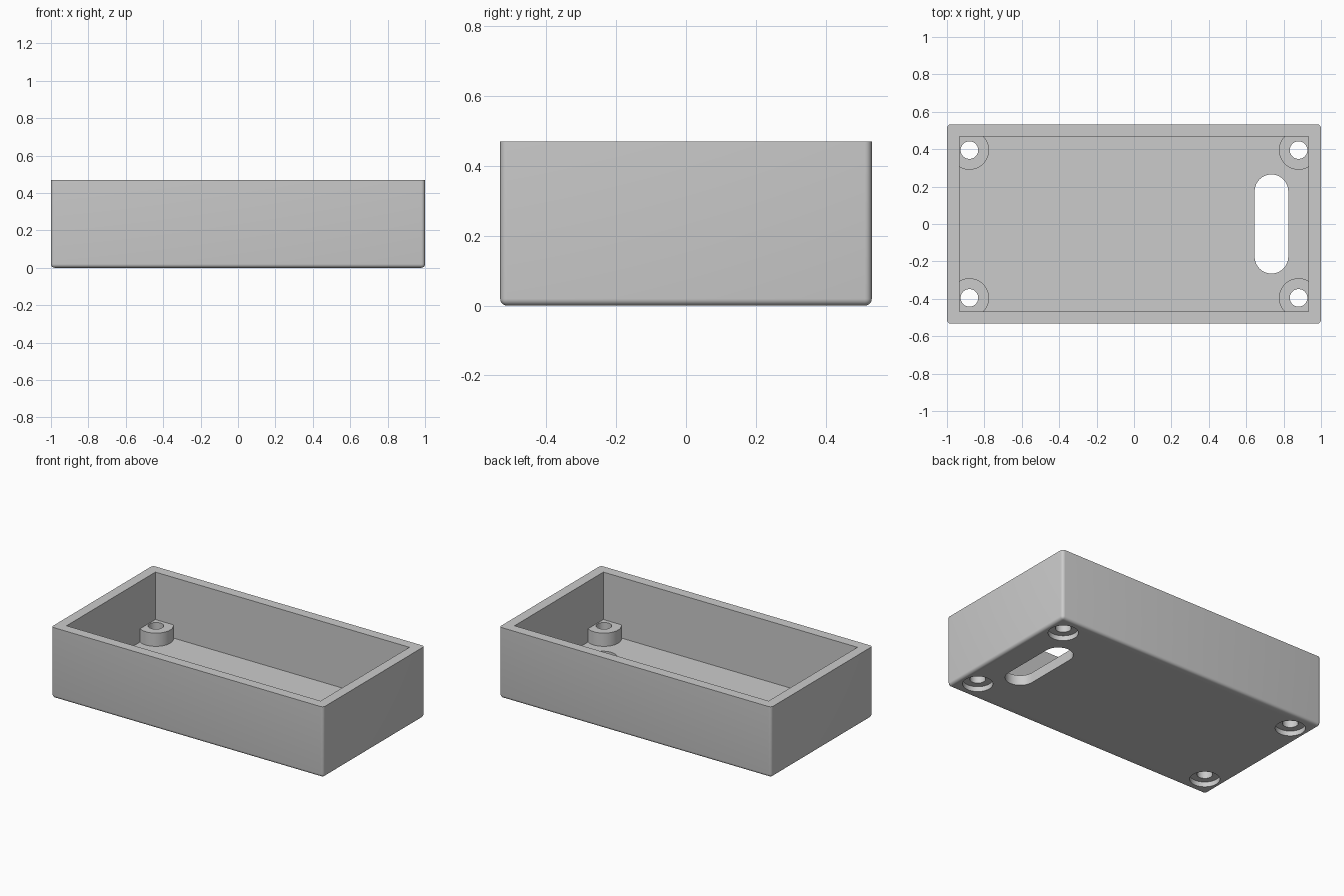
import bpy
import bmesh
import math
from mathutils import Matrix

L, W, H = 2.0, 1.065, 0.47      # outer size
WALL, FLOOR = 0.066, 0.067      # shell thickness
BOSS_X, BOSS_Y = 0.88, 0.395    # screw positions
CORNERS = [(sx * BOSS_X, sy * BOSS_Y) for sx in (-1, 1) for sy in (-1, 1)]

if "Cube" in bpy.data.objects:
    bpy.data.objects.remove(bpy.data.objects["Cube"], do_unlink=True)

grey = bpy.data.materials.new("plain grey")
grey.use_nodes = True
colour = (0.6, 0.6, 0.6, 1)
grey.diffuse_color = colour
for node in grey.node_tree.nodes:
    if node.type == "BSDF_PRINCIPLED":
        node.inputs["Base Color"].default_value = colour


def finish(bm, name):
    mesh = bpy.data.meshes.new(name)
    bm.to_mesh(mesh)
    bm.free()
    mesh.materials.append(grey)
    obj = bpy.data.objects.new(name, mesh)
    bpy.context.collection.objects.link(obj)
    return obj


def box(name, sx, sy, z0, z1, radius=0):
    """Box; a radius rounds every edge except the top rim."""
    bm = bmesh.new()
    mat = Matrix.Translation((0, 0, (z0 + z1) / 2)) @ Matrix.Diagonal((sx, sy, z1 - z0, 1))
    bmesh.ops.create_cube(bm, size=1, matrix=mat)
    if radius:
        edges = [e for e in bm.edges if min(v.co.z for v in e.verts) < z1 - 0.01]
        bmesh.ops.bevel(bm, geom=edges, offset=radius, segments=5,
                        profile=0.5, affect="EDGES")
    return finish(bm, name)


def prism(name, x, y, radius, z0, z1, stretch=0, segments=48):
    """Upright cylinder; stretch pulls its halves apart in y to form a slot."""
    bm = bmesh.new()
    verts = []
    for half in (0, 1):
        for i in range(segments // 2 + 1):
            a = math.pi * (half + 2 * i / segments)
            if not stretch and i == segments // 2:
                continue
            offset = stretch if half == 0 else -stretch
            verts.append(bm.verts.new((x + radius * math.cos(a),
                                       y + radius * math.sin(a) + offset, z0)))
    base = bm.faces.new(verts)
    top = bmesh.ops.extrude_face_region(bm, geom=[base])["geom"]
    moved = [g for g in top if isinstance(g, bmesh.types.BMVert)]
    bmesh.ops.translate(bm, verts=moved, vec=(0, 0, z1 - z0))
    bmesh.ops.recalc_face_normals(bm, faces=bm.faces)
    return finish(bm, name)


def combine(target, tool, operation):
    bpy.ops.object.select_all(action="DESELECT")
    target.select_set(True)
    bpy.context.view_layer.objects.active = target
    mod = target.modifiers.new(operation.lower(), "BOOLEAN")
    mod.operation = operation
    mod.solver = "EXACT"
    mod.object = tool
    bpy.ops.object.modifier_apply(modifier=mod.name)
    bpy.data.objects.remove(tool, do_unlink=True)


# Open tray with rounded outside edges
tray = box("enclosure_tray", L, W, 0, H, radius=0.02)
combine(tray, box("cavity", L - 2 * WALL, W - 2 * WALL, FLOOR, H + 0.1), "DIFFERENCE")

# Corner screw bosses, merged into the walls
for x, y in CORNERS:
    combine(tray, prism("boss", x, y, 0.105, FLOOR / 2, 0.155), "UNION")

# Screw holes with recesses for the heads underneath
for x, y in CORNERS:
    combine(tray, prism("screw_hole", x, y, 0.047, -0.1, 0.3), "DIFFERENCE")
    combine(tray, prism("head_recess", x, y, 0.09, -0.1, 0.033), "DIFFERENCE")

# Rounded slot through the floor
combine(tray, prism("slot", 0.735, 0, 0.09, -0.1, 0.2, stretch=0.175), "DIFFERENCE")

# Smooth curved walls, crisp edges
bpy.ops.object.select_all(action="DESELECT")
tray.select_set(True)
bpy.context.view_layer.objects.active = tray
bpy.ops.object.shade_smooth_by_angle(angle=math.radians(30))
